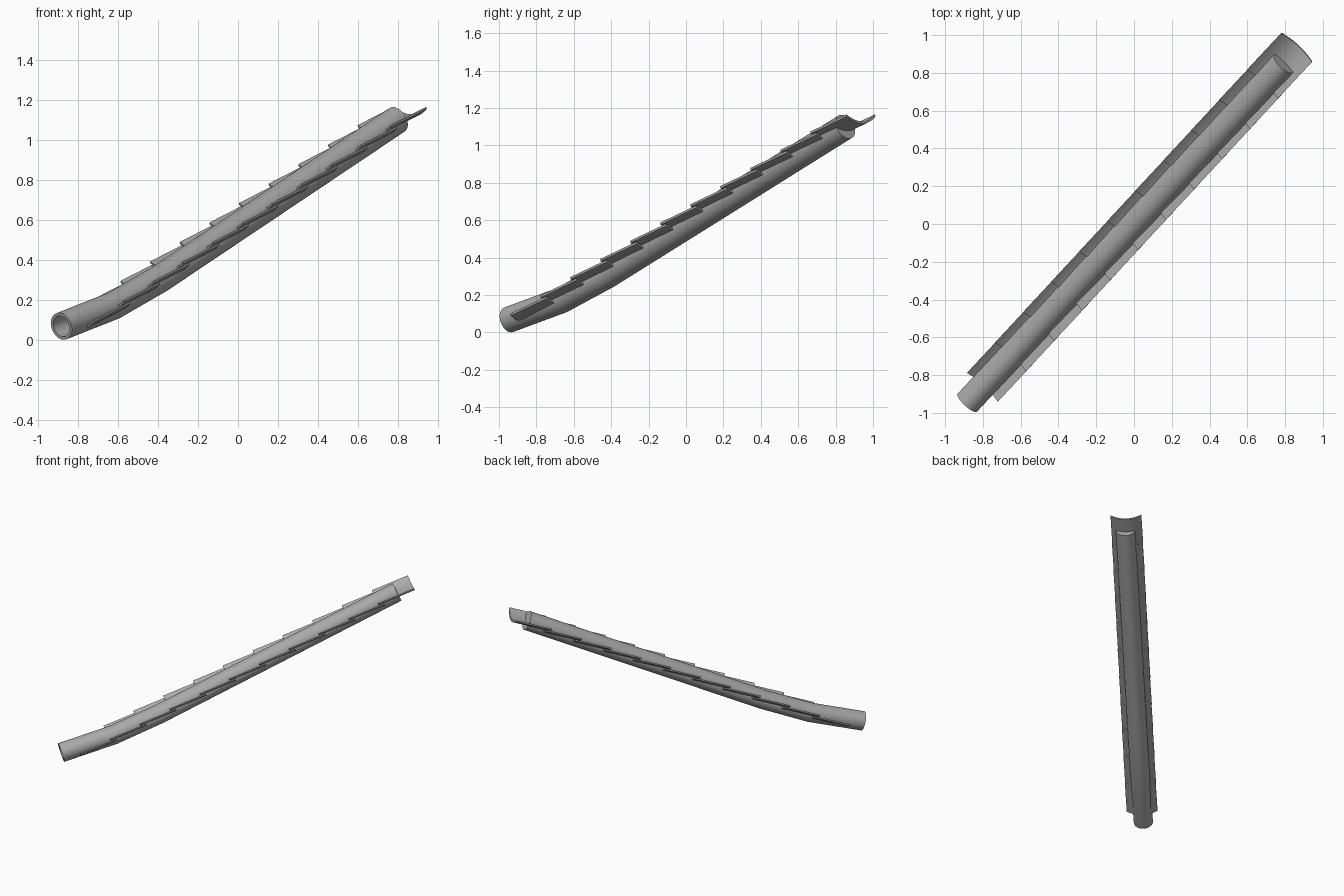
import bpy, bmesh, math
from mathutils import Vector

cube = bpy.data.objects.get("Cube")
if cube:
    bpy.data.objects.remove(cube, do_unlink=True)

grey = bpy.data.materials.new("plain_grey")
grey.use_nodes = True
grey.diffuse_color = (0.4, 0.4, 0.4, 1)
grey.node_tree.nodes["Principled BSDF"].inputs["Base Color"].default_value = (0.4, 0.4, 0.4, 1)

ALONG = Vector((0.682, 0.731, 0)).normalized()   # heading on the ground
SIDE = Vector((ALONG.y, -ALONG.x, 0))            # across the run
UP = Vector((0, 0, 1))


def loft(name, rings):
    """Skin closed rings of points and cap both ends."""
    bm = bmesh.new()
    loops = [[bm.verts.new(p) for p in ring] for ring in rings]
    for a, b in zip(loops, loops[1:]):
        for i in range(len(a)):
            j = (i + 1) % len(a)
            bm.faces.new((a[i], a[j], b[j], b[i]))
    bm.faces.new(loops[0])
    bm.faces.new(loops[-1])
    bmesh.ops.recalc_face_normals(bm, faces=bm.faces)
    mesh = bpy.data.meshes.new(name)
    bm.to_mesh(mesh)
    bm.free()
    mesh.materials.append(grey)
    for p in mesh.polygons:
        p.use_smooth = True
    mesh.set_sharp_from_angle(angle=math.radians(30))
    obj = bpy.data.objects.new(name, mesh)
    bpy.context.collection.objects.link(obj)
    return obj


# Bent tube: open and hollow at the low end, closed at the high end
path = [ALONG * s + UP * z for s, z in
        [(-1.295, 0.068), (-0.911, 0.172), (-0.574, 0.305), (1.165, 1.10)]]


def tube_ring(i, radius, back=0.0):
    before = path[max(i - 1, 0)]
    after = path[min(i + 1, len(path) - 1)]
    tangent = ((path[i] - before).normalized() + (after - path[i]).normalized()).normalized()
    normal = SIDE.cross(tangent)
    centre = path[i] - tangent * back
    steps = 40
    return [centre + radius * (SIDE * math.cos(a) + normal * math.sin(a))
            for a in (2 * math.pi * k / steps for k in range(steps))]


inner = [tube_ring(i, 0.054, 0.02 if i == 3 else 0) for i in (3, 2, 1, 0)]
outer = [tube_ring(i, 0.07) for i in range(4)]
loft("tube", inner + outer)

# Overlapping trough-shaped tiles, each laid flatter than the row
HALF_WIDTH, DEPTH, THICK, LENGTH = 0.112, 0.04, 0.012, 0.28
pitch = math.atan(0.35)
tile_dir = ALONG * math.cos(pitch) + UP * math.sin(pitch)
tile_up = SIDE.cross(tile_dir)
if tile_up.z < 0:
    tile_up = -tile_up


def tile_section(origin):
    ts = [k / 8 - 1 for k in range(17)]
    top = [origin + SIDE * (HALF_WIDTH * t) + tile_up * (DEPTH * (t * t - 1)) for t in ts]
    return top + [p - tile_up * THICK for p in reversed(top)]


for n in range(11):
    s = -1.18 + 0.2185 * n
    start = ALONG * s + UP * (0.10 + 0.4455 * (s + 1.18)) - SIDE * (0.003 + 0.005 * s)
    loft(f"trough_tile_{n + 1}", [tile_section(start), tile_section(start + tile_dir * LENGTH)])
